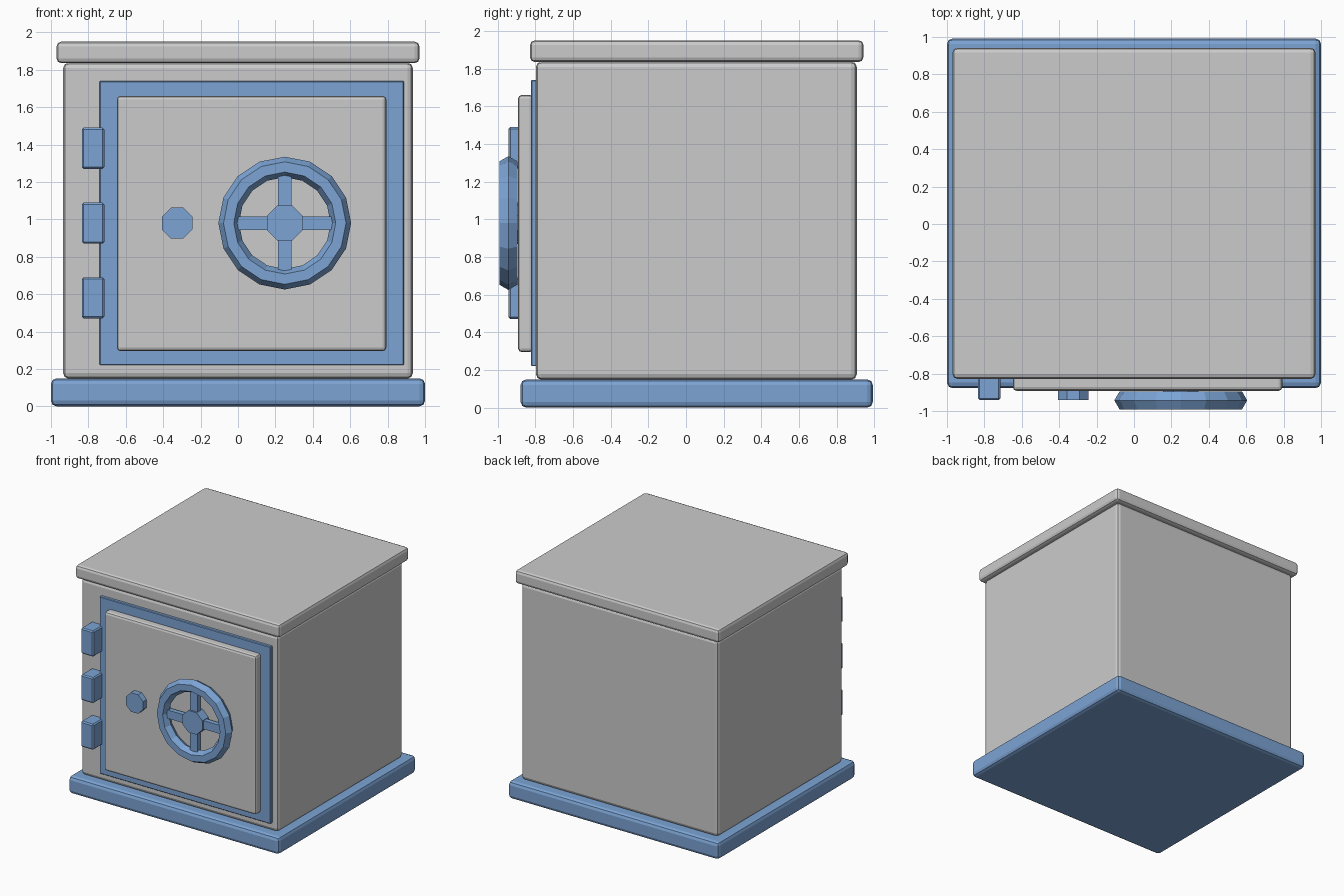
import bpy
from math import pi, radians

if "Cube" in bpy.data.objects:
    bpy.data.objects.remove(bpy.data.objects["Cube"])

blue = bpy.data.materials.new("blue_paint")
blue.diffuse_color = (0.2, 0.37, 0.66, 1)
blue.use_nodes = True
blue.node_tree.nodes["Principled BSDF"].inputs["Base Color"].default_value = blue.diffuse_color


def box(name, x, y, z, bevel=0.0, mat=None, segments=2):
    """Box from (min, max) ranges with an optional edge bevel."""
    bpy.ops.mesh.primitive_cube_add(
        size=1, location=[(r[0] + r[1]) / 2 for r in (x, y, z)])
    ob = bpy.context.object
    ob.name = name
    ob.scale = [r[1] - r[0] for r in (x, y, z)]
    bpy.ops.object.transform_apply(location=False, rotation=False, scale=True)
    if bevel:
        mod = ob.modifiers.new("bevel", 'BEVEL')
        mod.width = bevel
        mod.segments = segments
    if mat:
        ob.data.materials.append(mat)
    return ob


def octagon(name, x, z, apothem, y):
    """Flat-topped octagonal boss facing the front."""
    bpy.ops.mesh.primitive_cylinder_add(
        vertices=8, radius=apothem / 0.9239, depth=y[1] - y[0],
        location=(x, (y[0] + y[1]) / 2, z))
    ob = bpy.context.object
    ob.name = name
    ob.rotation_euler = (pi / 2, radians(22.5), 0)
    ob.data.materials.append(blue)
    return ob


# Cabinet
box("base", (-1, 1), (-0.878, 0.992), (0, 0.15), 0.03, blue)
box("body", (-0.935, 0.935), (-0.797, 0.907), (0.148, 1.838), 0.03)
box("lid", (-0.97, 0.97), (-0.828, 0.942), (1.835, 1.95), 0.025)

# Door with surrounding frame plate
box("door_frame", (-0.74, 0.887), (-0.823, -0.78), (0.22, 1.74), 0.005, blue, 1)
box("door", (-0.648, 0.793), (-0.892, -0.81), (0.295, 1.66), 0.02)

# Hinges
for i, z in enumerate((0.58, 0.98, 1.38)):
    box(f"hinge_{i + 1}", (-0.835, -0.715), (-0.942, -0.79),
        (z - 0.11, z + 0.11), 0.01, blue, 1)

# Lock knob
octagon("lock_knob", -0.325, 0.98, 0.082, (-0.941, -0.88))

# Handwheel: low-poly rim, crossed spokes, hub
wx, wy, wz = 0.25, -0.943, 0.98
bpy.ops.mesh.primitive_torus_add(
    major_segments=16, minor_segments=6, major_radius=0.3, minor_radius=0.055,
    location=(wx, wy, wz), rotation=(pi / 2, 0, 0))
rim = bpy.context.object
rim.name = "wheel_rim"
rim.data.materials.append(blue)
box("wheel_spoke_horizontal", (wx - 0.27, wx + 0.27), (-0.96, -0.918),
    (wz - 0.036, wz + 0.036), 0, blue)
box("wheel_spoke_vertical", (wx - 0.036, wx + 0.036), (-0.96, -0.918),
    (wz - 0.27, wz + 0.27), 0, blue)
octagon("wheel_hub", wx, wz, 0.094, (-0.975, -0.88))
